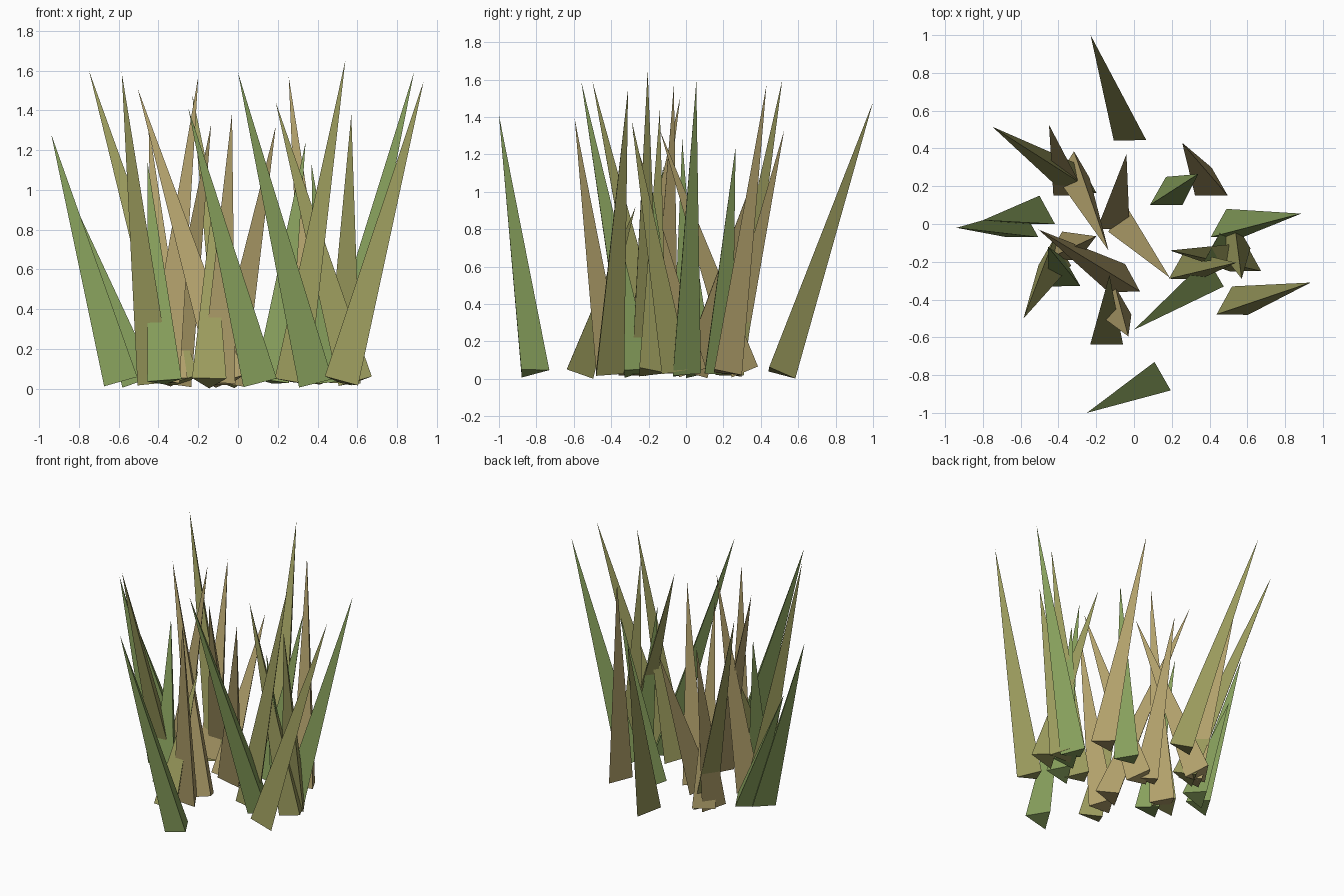
import bpy
from math import radians
from mathutils import Vector, Matrix


def material(name, rgb):
    m = bpy.data.materials.new(name)
    m.diffuse_color = (*rgb, 1)
    return m


mats = {"g": material("green", (0.25, 0.36, 0.11)),
        "o": material("olive", (0.33, 0.33, 0.11)),
        "t": material("tan", (0.45, 0.36, 0.15))}

RADIUS, BASE_Z = 0.1, 0.035


def blade(color, bx, by, tx, ty, tz):
    # Three-sided cone leaning from its root to its tip
    root, tip = Vector((bx, by, BASE_Z)), Vector((tx, ty, tz))
    d = tip - root
    bpy.ops.mesh.primitive_cone_add(vertices=3, radius1=RADIUS, radius2=0, depth=d.length)
    ob = bpy.context.object
    ob.name = "grass_blade"
    # put the single corner of the base toward +y
    low = [v.co for v in ob.data.vertices if v.co.z < 0]
    if min(c.y for c in low) < -0.09:
        ob.data.transform(Matrix.Rotation(radians(180), 4, "Z"))
    ob.data.transform(Matrix.Translation((0, 0, d.length / 2)))
    turn = Vector((0, 0, 1)).rotation_difference(d.normalized()).to_matrix().to_4x4()
    ob.matrix_world = Matrix.Translation(root) @ turn
    ob.data.materials.append(mats[color])


# colour, root x y, tip x y z
blades = [
    ("o", -0.02, 0.49, -0.23, 1.0, 1.48),
    ("o", -0.28, 0.21, -0.75, 0.515, 1.6),
    ("t", -0.34, 0.20, -0.45, 0.525, 1.33),
    ("t", -0.32, 0.29, -0.135, -0.14, 1.33),
    ("g", -0.59, -0.02, -0.94, -0.02, 1.28),
    ("g", -0.50, 0.05, -0.80, 0.02, 0.88),
    ("t", -0.05, -0.31, -0.505, -0.03, 1.51),
    ("t", -0.11, 0.02, -0.04, 0.37, 1.1),
    ("t", 0.41, 0.20, 0.255, 0.43, 1.57),
    ("g", 0.17, 0.15, 0.34, 0.265, 1.24),
    ("g", 0.49, -0.02, 0.885, 0.055, 1.59),
    ("o", 0.52, -0.43, 0.935, -0.31, 1.55),
    ("t", -0.05, 0.01, 0.19, -0.285, 1.32),
    ("o", 0.59, -0.20, 0.19, -0.14, 1.44),
    ("o", 0.27, -0.24, 0.54, -0.205, 1.65),
    ("o", 0.53, -0.08, 0.57, -0.29, 1.38),
    ("g", 0.47, -0.12, 0.37, -0.20, 1.13),
    ("g", 0.39, -0.28, 0.0, -0.56, 1.59),
    ("o", -0.42, -0.17, -0.585, -0.5, 1.59),
    ("t", -0.38, -0.14, -0.20, -0.065, 1.57),
    ("g", -0.37, -0.28, -0.455, -0.12, 1.14),
    ("g", 0.11, -0.83, -0.25, -1.0, 1.41),
    ("t", -0.10, -0.43, -0.03, -0.595, 1.39),
    ("o", -0.145, -0.59, -0.13, -0.27, 0.92),
]
for b in blades:
    blade(*b)
